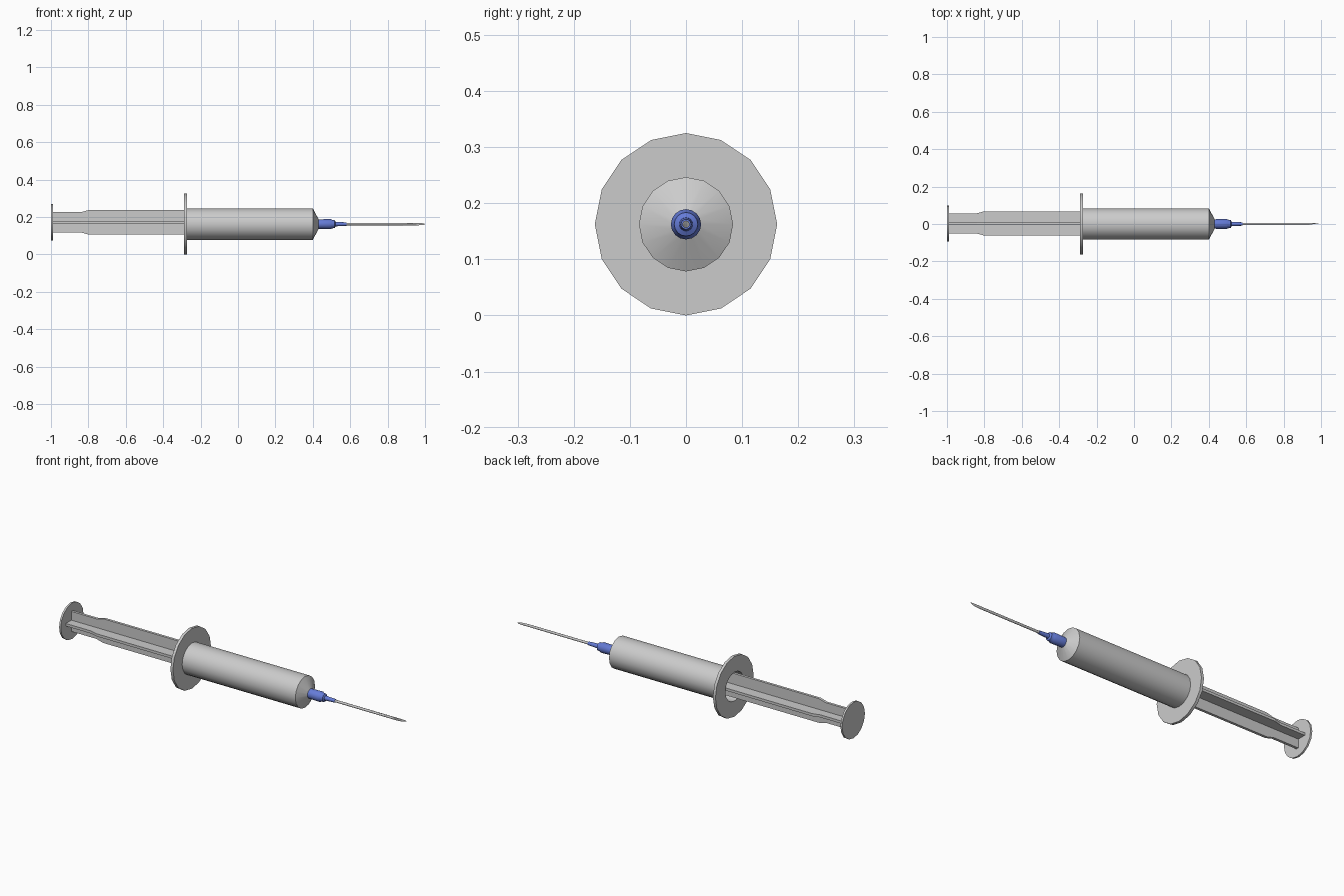
import bpy, bmesh
from math import sin, cos, tau, radians

if "Cube" in bpy.data.objects:
    bpy.data.objects.remove(bpy.data.objects["Cube"])

ZC = 0.1625          # barrel axis height
PY, PZ = 0.003, 0.172  # plunger axis, slightly off centre in the barrel


def finish(name, bm, mat=None, smooth=True):
    bmesh.ops.remove_doubles(bm, verts=bm.verts, dist=1e-5)
    bmesh.ops.recalc_face_normals(bm, faces=bm.faces)
    me = bpy.data.meshes.new(name)
    bm.to_mesh(me)
    bm.free()
    if smooth:
        me.shade_smooth()
        me.set_sharp_from_angle(angle=radians(32))
    if mat:
        me.materials.append(mat)
    ob = bpy.data.objects.new(name, me)
    bpy.context.collection.objects.link(ob)
    return ob


def lathe(name, profile, y=0, z=ZC, closed=False, sides=16, mat=None, shear=None):
    """Spin (x, radius) points around an axis parallel to x."""
    bm = bmesh.new()
    rings = []
    for i, (x, r) in enumerate(profile):
        ring = []
        for k in range(sides):
            a = tau * k / sides
            dx = shear(i, cos(a)) if shear else 0
            ring.append(bm.verts.new((x + dx, y + r * cos(a), z + r * sin(a))))
        rings.append(ring)
    pairs = list(zip(rings, rings[1:]))
    if closed:
        pairs.append((rings[-1], rings[0]))
    else:
        bm.faces.new(rings[0])
        bm.faces.new(rings[-1])
    for a, b in pairs:
        for k in range(sides):
            j = (k + 1) % sides
            bm.faces.new((a[k], a[j], b[j], b[k]))
    return finish(name, bm, mat)


def blade(name, vertical, thick=0.014):
    """One fin of the cross-shaped plunger rod, narrower at the thumb end."""
    top = [(-0.992, 0.054), (-0.84, 0.054), (-0.80, 0.065), (0.20, 0.065)]
    outline = top + [(x, -w) for x, w in reversed(top)]
    bm = bmesh.new()
    sides = []
    for t in (-thick / 2, thick / 2):
        sides.append([bm.verts.new((x, PY + t, PZ + w) if vertical
                                   else (x, PY + w, PZ + t)) for x, w in outline])
        bm.faces.new(sides[-1])
    n = len(outline)
    for k in range(n):
        j = (k + 1) % n
        bm.faces.new((sides[0][k], sides[0][j], sides[1][j], sides[1][k]))
    return finish(name, bm, smooth=False)


blue = bpy.data.materials.new("hub_blue")
blue.diffuse_color = (0.13, 0.2, 0.68, 1)
blue.use_nodes = True
blue.node_tree.nodes["Principled BSDF"].inputs["Base Color"].default_value = blue.diffuse_color

# Hollow barrel with conical nose, and the finger flange ring
lathe("barrel", [(-0.28, 0.078), (-0.28, 0.084), (0.40, 0.084), (0.432, 0.024),
                 (0.425, 0.02), (0.395, 0.078)], closed=True)
lathe("finger_flange", [(-0.289, 0.078), (-0.289, 0.1625),
                        (-0.274, 0.1625), (-0.274, 0.078)], closed=True)

# Plunger: crossed blades, thumb disc and the stopper inside the barrel
blade("plunger_blade_vertical", True)
blade("plunger_blade_horizontal", False)
lathe("thumb_disc", [(-1.0, 0.097), (-0.99, 0.097)], PY, PZ)
lathe("stopper", [(0.20, 0.077), (0.25, 0.077), (0.28, 0.02)])

# Blue needle hub
lathe("needle_hub", [(0.425, 0.025), (0.495, 0.027), (0.502, 0.023), (0.517, 0.021),
                     (0.522, 0.012), (0.58, 0.009)], mat=blue)

# Needle with slanted tip pointing towards +y
lathe("needle", [(0.57, 0.0065), (0.962, 0.0065)], sides=12,
      shear=lambda i, c: 0.038 * c if i else 0)
